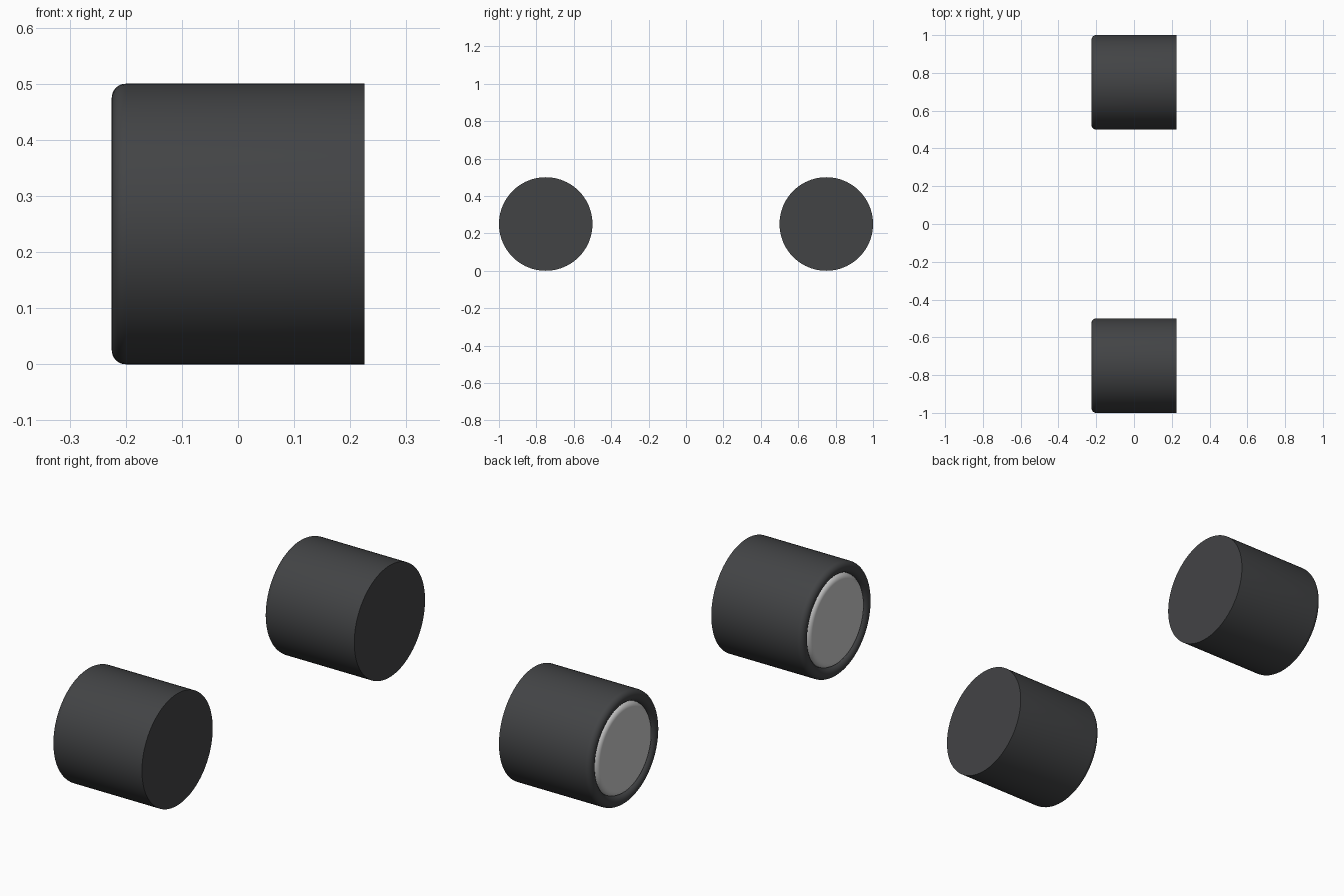
import bpy, bmesh, math
from mathutils import Matrix

if "Cube" in bpy.data.objects:
    bpy.data.objects.remove(bpy.data.objects["Cube"])

R, HALF, FIL = 0.25, 0.225, 0.025
HUB_R = R - 2 * FIL
SEG = 96

rubber = bpy.data.materials.new("dark_rubber")
rubber.diffuse_color = (0.055, 0.057, 0.06, 1)
rubber.use_nodes = True
rubber.node_tree.nodes["Principled BSDF"].inputs["Base Color"].default_value = rubber.diffuse_color


def arc(cr, a0, a1, n=8):
    """Fillet points (x, radius) around the outer rim centre line."""
    angles = [math.radians(a0 + (a1 - a0) * i / n) for i in range(n + 1)]
    return [(-HALF + FIL - FIL * math.sin(a), cr + FIL * math.cos(a)) for a in angles]


def lathe(name, profile, y, mat=None):
    """Spin an (x, radius) profile about the wheel axle (x axis)."""
    bm = bmesh.new()
    vs = [bm.verts.new((x, 0, r)) for x, r in profile]
    edges = [bm.edges.new(p) for p in zip(vs, vs[1:])]
    bmesh.ops.spin(bm, geom=vs + edges, cent=(0, 0, 0), axis=(1, 0, 0),
                   angle=2 * math.pi, steps=SEG, use_merge=True)
    bmesh.ops.remove_doubles(bm, verts=bm.verts[:], dist=1e-5)
    bmesh.ops.recalc_face_normals(bm, faces=bm.faces[:])
    bm.transform(Matrix.Translation((0, y, R)))
    me = bpy.data.meshes.new(name)
    bm.to_mesh(me)
    bm.free()
    ob = bpy.data.objects.new(name, me)
    bpy.context.collection.objects.link(ob)
    if mat:
        me.materials.append(mat)
    bpy.ops.object.select_all(action='DESELECT')
    ob.select_set(True)
    bpy.context.view_layer.objects.active = ob
    bpy.ops.object.shade_smooth_by_angle(angle=math.radians(35))


# Tyre: flat inner end, straight tread, half-round rim on the outer end
tyre = [(HALF, 0), (HALF, R)] + arc(R - FIL, 0, 180, 16) + [(-HALF + FIL, 0)]
# Hub: raised disc with a rounded edge, level with the rim
hub = [(-HALF + 2 * FIL, 0), (-HALF + 2 * FIL, HUB_R)] + arc(HUB_R - FIL, 0, 90) + [(-HALF, 0)]

for side, y in (("front", -0.75), ("back", 0.75)):
    lathe(side + "_tyre", tyre, y, rubber)
    lathe(side + "_hub", hub, y)
